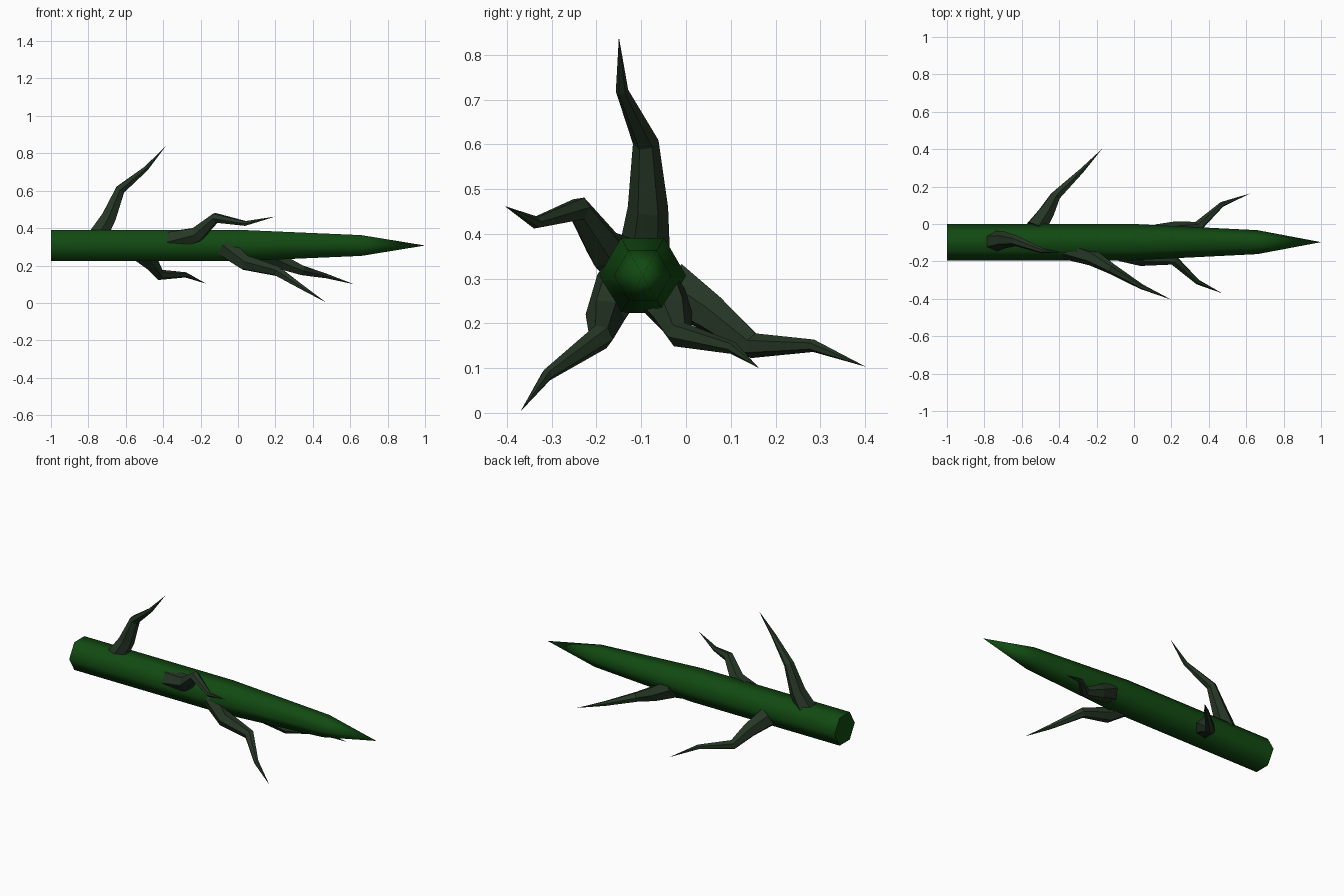
import bpy, bmesh, math
from mathutils import Vector

cube = bpy.data.objects.get("Cube")
if cube:
    bpy.data.objects.remove(cube, do_unlink=True)


def material(name, rgb):
    m = bpy.data.materials.new(name)
    m.use_nodes = True
    m.diffuse_color = (*rgb, 1)
    node = m.node_tree.nodes["Principled BSDF"]
    node.inputs["Base Color"].default_value = (*rgb, 1)
    node.inputs["Roughness"].default_value = 0.8
    return m


def tapered_tube(name, path, radii, mat, sides=6):
    """Hexagonal rings along a path, closed at the base and pointed at the tip."""
    pts = [Vector(p) for p in path]
    bm = bmesh.new()
    rings = []
    tangent = (pts[1] - pts[0]).normalized()
    helper = Vector((0, 1, 0))
    u = (helper - tangent * helper.dot(tangent)).normalized()
    for i, r in enumerate(radii):
        ahead = (pts[i + 1] - pts[i]).normalized()
        behind = (pts[i] - pts[i - 1]).normalized() if i else ahead
        new = (ahead + behind).normalized()
        u = tangent.rotation_difference(new) @ u
        tangent = new
        v = tangent.cross(u)
        angles = [2 * math.pi * k / sides for k in range(sides)]
        rings.append([bm.verts.new(pts[i] + r * (u * math.cos(a) + v * math.sin(a)))
                      for a in angles])
    tip = bm.verts.new(pts[-1])
    bm.faces.new(rings[0])
    for k in range(sides):
        n = (k + 1) % sides
        for a, b in zip(rings, rings[1:]):
            bm.faces.new((a[k], a[n], b[n], b[k]))
        bm.faces.new((rings[-1][k], rings[-1][n], tip))
    bmesh.ops.recalc_face_normals(bm, faces=bm.faces)
    mesh = bpy.data.meshes.new(name)
    bm.to_mesh(mesh)
    bm.free()
    mesh.materials.append(mat)
    obj = bpy.data.objects.new(name, mesh)
    bpy.context.collection.objects.link(obj)
    return obj


green = material("stem green", (0.006, 0.068, 0.006))
dark = material("thorn dark green", (0.019, 0.038, 0.019))

# Main stem: straight, then tapering to a point
stem = tapered_tube("stem", [(x, -0.097, 0.307) for x in (-1, 0, 0.66, 1)],
                    (0.097, 0.097, 0.064), green)
bpy.ops.object.select_all(action="DESELECT")
stem.select_set(True)
bpy.context.view_layer.objects.active = stem
bpy.ops.object.shade_smooth_by_angle(angle=math.radians(65))

# Crooked thorns growing out of the stem
thorns = {
    "top_thorn": [(-.76, -.095, .34), (-.69, -.085, .46), (-.63, -.09, .605),
                  (-.49, -.143, .72), (-.385, -.15, .84)],
    "front_upper_thorn": [(-.36, -.13, .33), (-.22, -.18, .365), (-.12, -.24, .455),
                          (.04, -.335, .425), (.2, -.405, .462)],
    "front_lower_thorn": [(-.07, -.14, .3), (.04, -.18, .215), (.21, -.19, .17),
                          (.34, -.31, .085), (.47, -.37, .003)],
    "back_thorn": [(-.53, -.03, .28), (-.47, .06, .22), (-.42, .15, .15),
                   (-.28, .285, .15), (-.17, .402, .103)],
    "back_lower_thorn": [(.13, -.06, .27), (.23, -.03, .22), (.34, -.015, .175),
                         (.47, .105, .145), (.62, .163, .1)],
}
for name, path in thorns.items():
    tapered_tube(name, path, (0.06, 0.045, 0.029, 0.014), dark)
